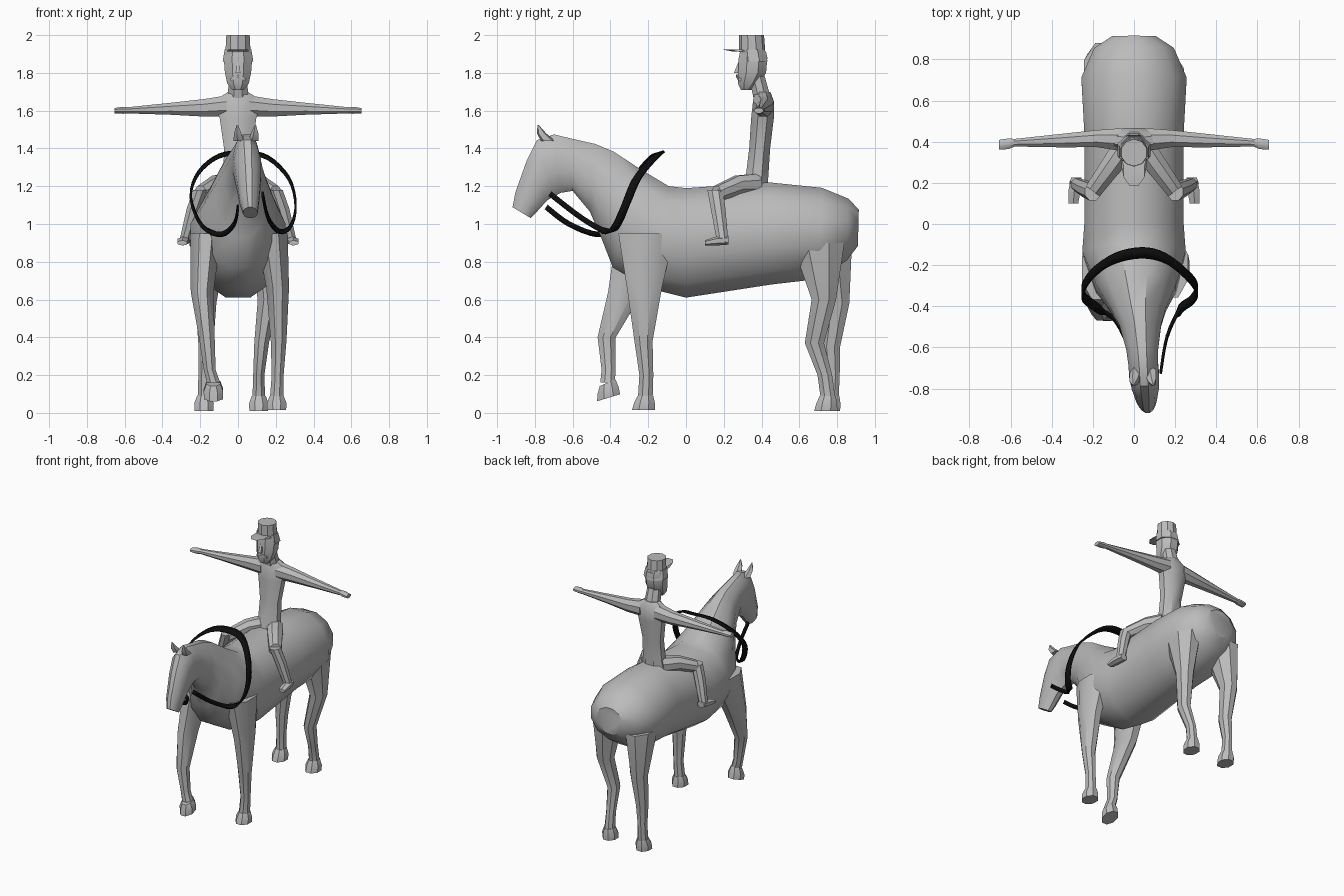
import bpy, bmesh, math
from mathutils import Vector

if "Cube" in bpy.data.objects:
    bpy.data.objects.remove(bpy.data.objects["Cube"], do_unlink=True)


def make_material(name, value):
    mat = bpy.data.materials.new(name)
    mat.use_nodes = True
    color = (value, value, value, 1)
    mat.diffuse_color = color
    mat.node_tree.nodes["Principled BSDF"].inputs["Base Color"].default_value = color
    return mat


GRAY = make_material("plain gray", 0.5)
BLACK = make_material("black leather", 0.004)


def finish(name, bm, material, angle=35):
    bmesh.ops.recalc_face_normals(bm, faces=bm.faces)
    mesh = bpy.data.meshes.new(name)
    bm.to_mesh(mesh)
    bm.free()
    mesh.materials.append(material)
    obj = bpy.data.objects.new(name, mesh)
    bpy.context.collection.objects.link(obj)
    bpy.ops.object.select_all(action="DESELECT")
    obj.select_set(True)
    bpy.context.view_layer.objects.active = obj
    bpy.ops.object.shade_smooth_by_angle(angle=math.radians(angle))
    return obj


def loft(name, rings, sides=8, material=GRAY, angle=35):
    """Skin rings given as (centre, u axis, v axis)."""
    bm = bmesh.new()
    loops = []
    for centre, u, v in rings:
        turns = [math.tau * (i + 0.5) / sides for i in range(sides)]
        loops.append([bm.verts.new(Vector(centre) + Vector(u) * math.cos(t)
                                   + Vector(v) * math.sin(t)) for t in turns])
    for a, b in zip(loops, loops[1:]):
        for i in range(sides):
            j = (i + 1) % sides
            bm.faces.new((a[i], a[j], b[j], b[i]))
    bm.faces.new(loops[0])
    bm.faces.new(loops[-1])
    return finish(name, bm, material, angle)


def upright(name, rows, sides=8):
    """Loft of level rings: x, y, z, x radius, y radius."""
    return loft(name, [((x, y, z), (a, 0, 0), (0, b, 0)) for x, y, z, a, b in rows], sides)


# Horse body, neck and head: top y, top z, bottom y, bottom z, half width, centre x
profile = [
    (.915, 1.08, .91, .88, .11, 0), (.86, 1.14, .85, .8, .2, 0),
    (.72, 1.2, .7, .7, .265, 0), (.44, 1.23, .45, .67, .25, 0),
    (0, 1.2, 0, .6, .25, 0), (-.09, 1.21, -.2, .65, .26, 0),
    (-.24, 1.3, -.39, .76, .2, .01), (-.38, 1.39, -.45, .92, .14, .02),
    (-.48, 1.43, -.51, 1.06, .105, .03), (-.62, 1.46, -.6, 1.17, .08, .04),
    (-.7, 1.48, -.66, 1.16, .075, .045), (-.79, 1.45, -.7, 1.14, .075, .05),
    (-.845, 1.34, -.735, 1.12, .068, .055), (-.905, 1.17, -.79, 1.06, .052, .06),
    (-.92, 1.09, -.82, 1.03, .04, .065)]
loft("horse_body", [((cx, (ty + by) / 2, (tz + bz) / 2), (w, 0, 0),
                     (0, (ty - by) / 2, (tz - bz) / 2))
                    for ty, tz, by, bz, w, cx in profile], 12)

# Horse ears
for side, label in ((1, "left"), (-1, "right")):
    loft(label + "_horse_ear", [
        ((.045 + side * .038, -.73, 1.44), (.03, 0, 0), (0, .04, 0)),
        ((.045 + side * .045, -.765, 1.48), (.022, 0, 0), (0, .026, 0)),
        ((.045 + side * .048, -.783, 1.525), (.003, 0, 0), (0, .003, 0))], 5)

# Horse legs share radii; each has its own path from shoulder or hip to hoof
front_radii = [(.09, .16), (.065, .1), (.045, .052), (.034, .04), (.038, .042)]
hind_radii = [(.1, .15), (.06, .07), (.042, .055), (.032, .042), (.036, .042)]
legs = {
    "left_front": (front_radii, [(.18, -.21, .95), (.21, -.22, .66), (.215, -.225, .38),
                                 (.21, -.21, .2), (.205, -.215, .09)], (.205, -.225, .015)),
    "right_front": (front_radii, [(-.17, -.22, .95), (-.19, -.32, .64), (-.165, -.42, .4),
                                  (-.15, -.41, .23), (-.13, -.415, .16)], (-.13, -.41, .08)),
    "left_hind": (hind_radii, [(.15, .7, .9), (.16, .73, .6), (.125, .68, .37),
                               (.11, .735, .2), (.11, .75, .09)], (.11, .74, .01)),
    "right_hind": (hind_radii, [(-.15, .74, .9), (-.17, .8, .58), (-.17, .765, .35),
                                (-.18, .775, .2), (-.18, .77, .09)], (-.18, .755, .01))}
for label, (radii, path, sole) in legs.items():
    upright(label + "_horse_leg", [p + r for p, r in zip(path, radii)])
    ankle = Vector(path[-1])
    tilt = .02 if label == "right_front" else 0
    loft(label + "_hoof", [
        (ankle, (.04, 0, 0), (0, .045, tilt)),
        (ankle.lerp(Vector(sole), .5), (.056, 0, 0), (0, .06, tilt)),
        (sole, (.054, 0, 0), (0, .066, tilt))])

# Reins: a smooth ribbon from one side of the mouth over the neck to the other
points = [Vector(p) for p in (
    (0, -.74, 1.09), (-.02, -.62, 1), (-.09, -.47, .945), (-.19, -.4, .99),
    (-.25, -.34, 1.14), (-.21, -.25, 1.27), (-.1, -.17, 1.36), (.04, -.14, 1.375),
    (.16, -.17, 1.35), (.27, -.26, 1.24), (.305, -.32, 1.1), (.28, -.37, .99),
    (.22, -.42, .96), (.16, -.55, 1.03), (.13, -.72, 1.16))]


def spline(pts, steps=4):
    padded = [pts[0]] + pts + [pts[-1]]
    for a, b, c, d in zip(padded, padded[1:], padded[2:], padded[3:]):
        for k in range(steps):
            t = k / steps
            yield b + (c - a) * t / 2 + (a * 2 - b * 5 + c * 4 - d) * t**2 / 2 \
                + (b * 3 - a - c * 3 + d) * t**3 / 2
    yield pts[-1]


bm = bmesh.new()
strip = []
for p in spline(points):
    across = Vector((0, .026, .008)) if p.y > -.42 else Vector((0, .008, .012))
    strip.append((bm.verts.new(p - across), bm.verts.new(p + across)))
for (a, b), (c, d) in zip(strip, strip[1:]):
    bm.faces.new((a, b, d, c))
reins = finish("reins", bm, BLACK)
thick = reins.modifiers.new("thickness", "SOLIDIFY")
thick.thickness = .012
thick.offset = 0

# Rider torso, neck and head
upright("rider_torso", [
    (0, .365, 1.17, .1, .075), (0, .375, 1.24, .085, .065), (0, .39, 1.4, .08, .06),
    (0, .405, 1.56, .105, .065), (0, .41, 1.65, .14, .06), (0, .405, 1.7, .055, .045)])
upright("rider_neck", [(0, .405, 1.66, .06, .05), (0, .37, 1.8, .05, .045)])
upright("rider_head", [
    (0, .318, 1.71, .035, .03), (0, .33, 1.745, .062, .06), (0, .35, 1.8, .075, .08),
    (0, .355, 1.88, .082, .082), (0, .355, 1.91, .075, .075)])
loft("rider_nose", [((0, .285, 1.855), (.008, 0, 0), (0, .012, 0)),
                    ((0, .268, 1.8), (.018, 0, 0), (0, .02, 0))], 4)
loft("rider_moustache", [((x, .275 + abs(x) * .3, 1.785 - abs(x) * .5),
                          (0, .014, 0), (0, 0, .01)) for x in (-.04, 0, .04)], 4)

# Cap with band, crown and visor
upright("cap_band", [(0, .36, 1.86, .088, .078), (0, .35, 1.925, .076, .072)])
upright("cap_crown", [(0, .35, 1.91, .07, .07), (0, .347, 2, .065, .066)], 10)
loft("cap_visor", [((0, .3, 1.912), (.066, 0, 0), (0, .05, 0)),
                   ((0, .255, 1.925), (.055, 0, 0), (0, .075, 0))])

# Rider arms, legs and feet, one for each side
for s, label in ((1, "left"), (-1, "right")):
    arm = [(.06, .41, 1.625, .06, .06), (.18, .415, 1.615, .045, .05),
           (.36, .405, 1.61, .035, .034), (.58, .395, 1.602, .02, .018),
           (.61, .39, 1.602, .028, .02), (.655, .385, 1.6, .026, .015)]
    loft(label + "_rider_arm", [((s * x, y, z), (0, a, 0), (0, 0, b))
                                for x, y, z, a, b in arm])
    thigh = [(.05, .37, 1.21, .06), (.12, .27, 1.205, .055), (.2, .16, 1.16, .045)]
    loft(label + "_rider_thigh", [((s * x, y, z), (r * .8, s * r * .6, 0), (0, 0, r))
                                  for x, y, z, r in thigh])
    upright(label + "_rider_shin", [(s * .2, .155, 1.18, .04, .045),
                                    (s * .235, .17, 1.08, .04, .042),
                                    (s * .285, .195, .9, .03, .032)])
    loft(label + "_rider_foot", [((s * .28, .225, .915), (.03, 0, 0), (0, 0, .024)),
                                 ((s * .29, .16, .91), (.034, 0, 0), (0, 0, .024)),
                                 ((s * .295, .1, .9), (.028, 0, 0), (0, 0, .014))], 6)
